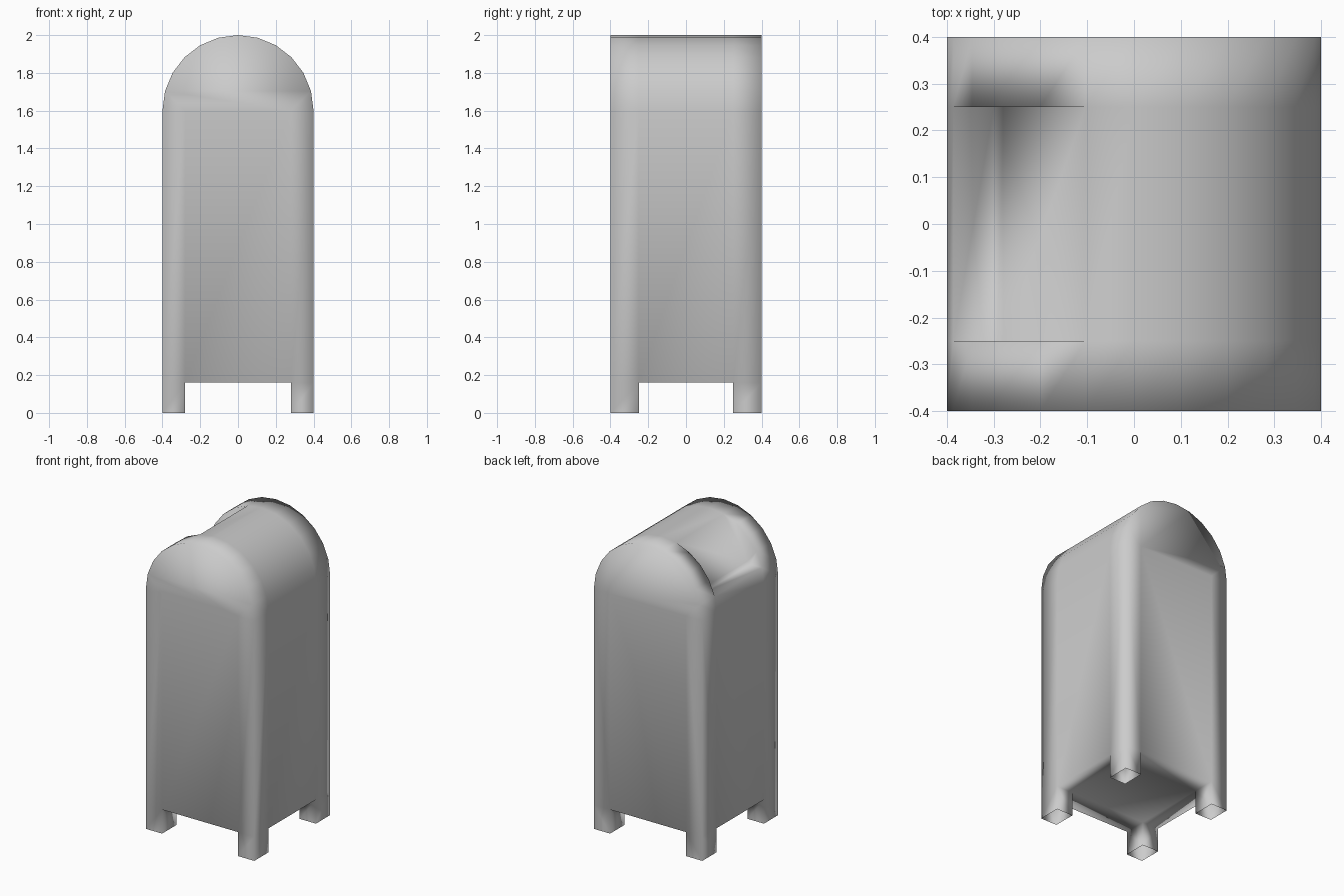
import bpy, bmesh
from math import sin, cos, radians

if "Cube" in bpy.data.objects:
    bpy.data.objects.remove(bpy.data.objects["Cube"])

W, LX, LY, LEG, SPRING = 0.4, 0.28, 0.25, 0.16, 1.6
XS = [-W, -LX, LX, W]
YS = [-W, -LY, LY, W]
ZS = [0, LEG, SPRING]
# Arch profile from the left spring point to the right one, 15 degrees per side
ARC = [(-W * cos(radians(a)), SPRING + W * sin(radians(a))) for a in range(0, 181, 15)]

bm = bmesh.new()


def face(*pts):
    bm.faces.new([bm.verts.new(p) for p in pts])


# Upright walls, with gaps between the legs
for s in (-W, W):
    for k in range(2):
        for i in range(3):
            if k == 0 and i == 1:
                continue
            z0, z1 = ZS[k], ZS[k + 1]
            x0, x1, y0, y1 = XS[i], XS[i + 1], YS[i], YS[i + 1]
            face((x0, s, z0), (x1, s, z0), (x1, s, z1), (x0, s, z1))
            face((s, y0, z0), (s, y1, z0), (s, y1, z1), (s, y0, z1))

# Inner faces of the four legs
for sx in (-1, 1):
    for sy in (-1, 1):
        x, y = sx * LX, sy * LY
        face((x, y, 0), (x, sy * W, 0), (x, sy * W, LEG), (x, y, LEG))
        face((x, y, 0), (sx * W, y, 0), (sx * W, y, LEG), (x, y, LEG))

# Cross-shaped underside between the legs
for i in range(3):
    for j in range(3):
        if i == 1 or j == 1:
            x0, x1, y0, y1 = XS[i], XS[i + 1], YS[j], YS[j + 1]
            face((x0, y0, LEG), (x1, y0, LEG), (x1, y1, LEG), (x0, y1, LEG))

# Arched roof, leaving an opening on the left for the mail recess
for n in range(12):
    (xa, za), (xb, zb) = ARC[n], ARC[n + 1]
    for j in range(3):
        if j == 1 and 1 <= n < 5:
            continue
        y0, y1 = YS[j], YS[j + 1]
        face((xa, y0, za), (xa, y1, za), (xb, y1, zb), (xb, y0, zb))

# Arched end panels
for y in (-W, W):
    face(*[(x, y, z) for x, z in ARC], (LX, y, SPRING), (-LX, y, SPRING))

# Mail recess: shelf, sloping back and two cheeks
floor = [ARC[1], (-0.30, 1.704), (-0.28, 1.72), ARC[5]]
for (xa, za), (xb, zb) in zip(floor, floor[1:]):
    face((xa, -LY, za), (xa, LY, za), (xb, LY, zb), (xb, -LY, zb))
for y in (-LY, LY):
    face(*[(x, y, z) for x, z in ARC[1:6] + floor[2:0:-1]])

bmesh.ops.remove_doubles(bm, verts=bm.verts, dist=0.0005)
bmesh.ops.recalc_face_normals(bm, faces=bm.faces)
for f in bm.faces:
    f.smooth = True

mesh = bpy.data.meshes.new("mailbox_body")
bm.to_mesh(mesh)
bm.free()
body = bpy.data.objects.new("mailbox_body", mesh)
bpy.context.collection.objects.link(body)
